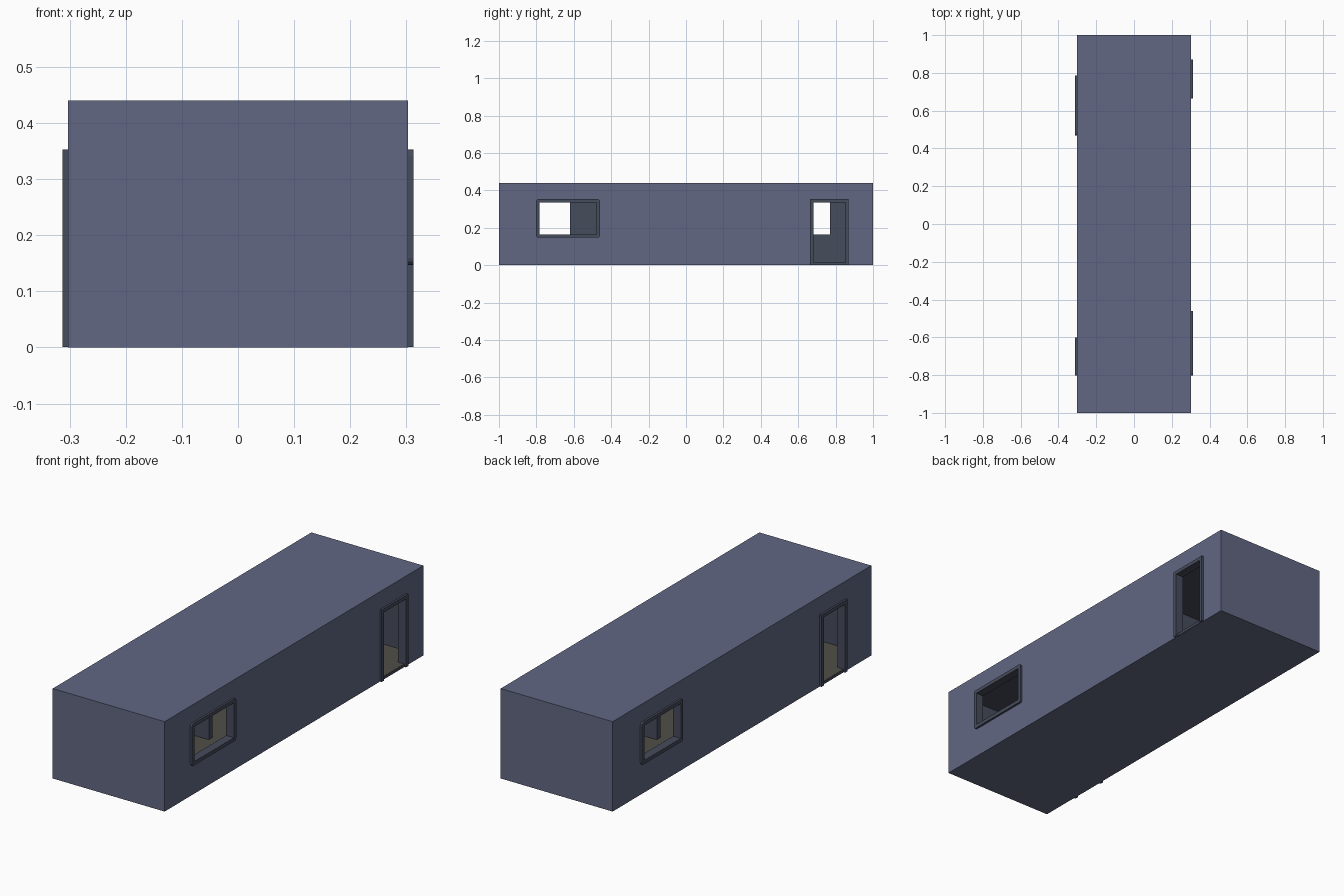
import bpy, bmesh
from mathutils import Vector

if "Cube" in bpy.data.objects:
    bpy.data.objects.remove(bpy.data.objects["Cube"])


def material(name, rgb):
    m = bpy.data.materials.new(name)
    m.diffuse_color = (*rgb, 1.0)
    m.use_nodes = True
    m.node_tree.nodes["Principled BSDF"].inputs["Base Color"].default_value = m.diffuse_color
    return m


WALL = material("blue_grey_wall", (0.122, 0.136, 0.227))
SLATE = material("dark_slate", (0.061, 0.072, 0.107))
FLOOR = material("brown_grey_floor", (0.080, 0.076, 0.065))

W, L, H = 0.303, 1.0, 0.44      # half width, half length, height
T, FT = 0.03, 0.015             # wall and floor thickness


def box(name, lo, hi, mat=SLATE):
    lo, hi = [Vector(map(f, lo, hi)) for f in (min, max)]
    bm = bmesh.new()
    bmesh.ops.create_cube(bm, size=1)
    for v in bm.verts:
        v.co = Vector((lo[i] + (v.co[i] + 0.5) * (hi[i] - lo[i]) for i in range(3)))
    me = bpy.data.meshes.new(name)
    bm.to_mesh(me)
    bm.free()
    me.materials.append(mat)
    ob = bpy.data.objects.new(name, me)
    bpy.context.collection.objects.link(ob)
    return ob


def cut(ob, lo, hi):
    """Subtract a box and remove the cutter."""
    cutter = box("cutter", lo, hi, ob.data.materials[0])
    cutter.hide_render = True
    mod = ob.modifiers.new("cut", 'BOOLEAN')
    mod.operation = 'DIFFERENCE'
    mod.solver = 'EXACT'
    mod.object = cutter
    bpy.context.view_layer.objects.active = ob
    bpy.ops.object.modifier_apply(modifier=mod.name)
    bpy.data.objects.remove(cutter)


def round_corners(ob, r):
    """Bevel the four edges running through the wall."""
    bm = bmesh.new()
    bm.from_mesh(ob.data)
    edges = [e for e in bm.edges
             if abs(e.verts[0].co.x - e.verts[1].co.x) > 0.001]
    bmesh.ops.bevel(bm, geom=edges, offset=r, segments=3, profile=0.5,
                    affect='EDGES')
    bm.to_mesh(ob.data)
    bm.free()


# Openings: name, side, y range and z range of the clear opening
OPENINGS = [
    ("right_window", 1, -0.784, -0.478, 0.165, 0.335),
    ("right_door", 1, 0.682, 0.852, FT, 0.335),
    ("left_window", -1, 0.487, 0.769, 0.165, 0.335),
    ("left_door", -1, -0.784, -0.619, FT, 0.335),
]

# Hollow shell with floor and ceiling
shell = box("building_shell", (-W, -L, 0), (W, L, H), WALL)
cut(shell, (-W + T, -L + T, FT), (W - T, L - T, H - FT))
for name, s, y0, y1, z0, z1 in OPENINGS:
    cut(shell, (s * (W - T - 0.02), y0 - 0.004, z0),
        (s * (W + 0.05), y1 + 0.004, z1 + 0.004))

# Inside faces are slate, floor is brown grey, outside keeps the wall colour
shell.data.materials.clear()
for m in (WALL, SLATE, FLOOR):
    shell.data.materials.append(m)
for p in shell.data.polygons:
    c = p.center
    outside = (abs(c.x) > W - 0.001 or abs(c.y) > L - 0.001
               or c.z < 0.001 or c.z > H - 0.001)
    is_floor = p.normal.z > 0.9 and c.z < FT + 0.002
    p.material_index = 0 if outside else 2 if is_floor else 1

# Door and window frames
F = 0.018
for name, s, y0, y1, z0, z1 in OPENINGS:
    door = "door" in name
    bottom = 0.001 if door else z0 - F
    frame = box(name + "_frame", (s * (W - T - 0.002), y0 - F, bottom),
                (s * (W + 0.01), y1 + F, z1 + F))
    if not door:
        round_corners(frame, 0.012)
    cut(frame, (s * (W - 0.1), y0, -0.1 if door else z0),
        (s * (W + 0.1), y1, z1))
    if door:
        box(name + "_threshold", (s * (W - 0.005), y0, 0.001),
            (s * (W + 0.002), y1, FT - 0.001))

# Two inner partition walls, each with an open doorway
for name, s in (("front_partition", 1), ("rear_partition", -1)):
    part = box(name, (-W + T, -s * 0.297, FT), (W - T, -s * 0.267, H - FT))
    cut(part, (s * 0.05, -s * 0.4, 0), (s * 0.21, -s * 0.1, 0.335))
